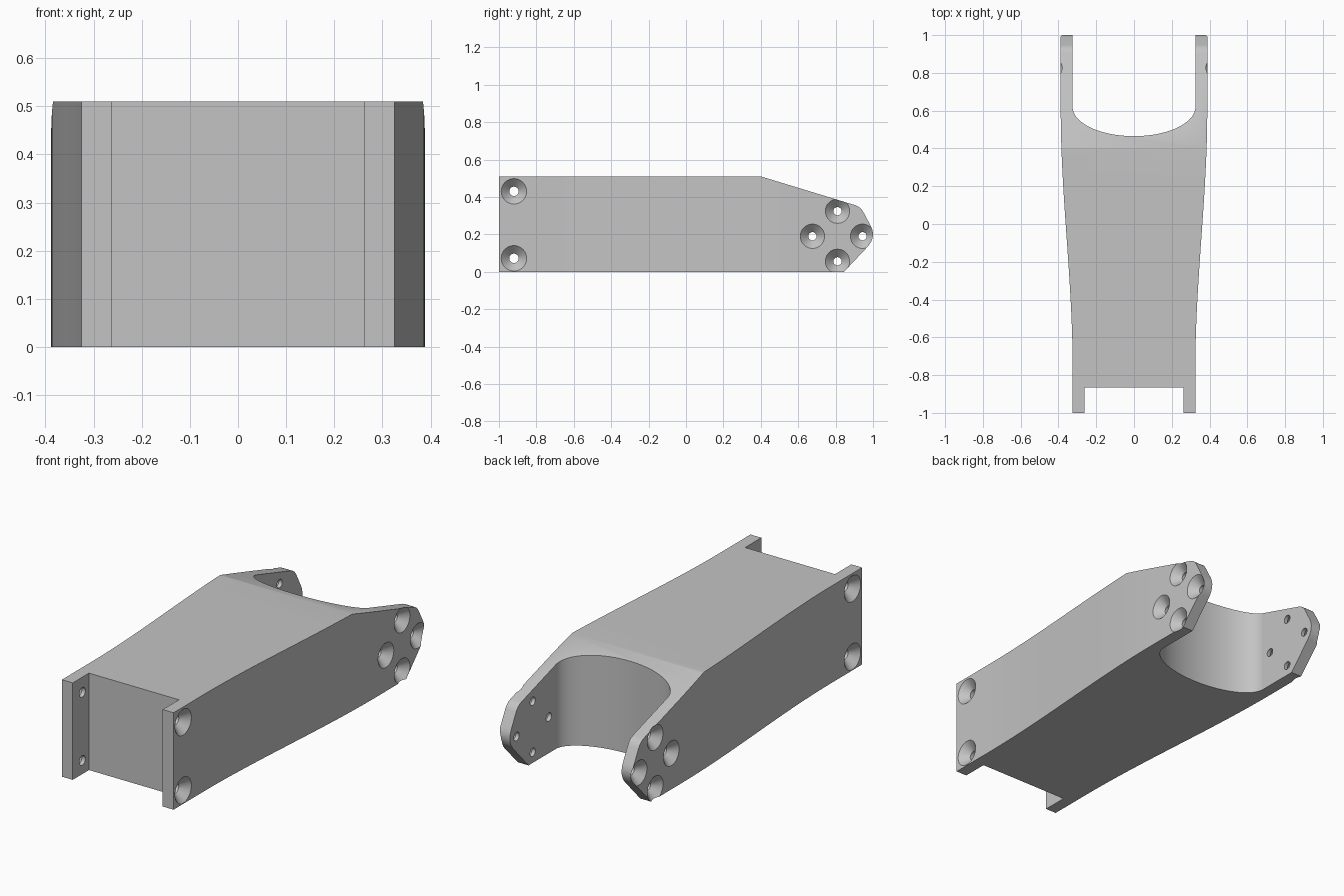
import bpy, bmesh, math

default = bpy.data.objects.get("Cube")
if default:
    bpy.data.objects.remove(default, do_unlink=True)

grey = bpy.data.materials.new("light grey")
grey.use_nodes = True
grey.diffuse_color = (0.55, 0.55, 0.55, 1)
grey.node_tree.nodes["Principled BSDF"].inputs["Base Color"].default_value = (0.55, 0.55, 0.55, 1)

HEIGHT = 0.51
FRONT_HALF, REAR_HALF = 0.325, 0.388


def make_object(name, bm):
    bmesh.ops.recalc_face_normals(bm, faces=bm.faces)
    mesh = bpy.data.meshes.new(name)
    bm.to_mesh(mesh)
    bm.free()
    mesh.materials.append(grey)
    obj = bpy.data.objects.new(name, mesh)
    bpy.context.collection.objects.link(obj)
    return obj


def prism(name, points, offset):
    """Extrude a closed outline of 3D points along an offset."""
    bm = bmesh.new()
    face = bm.faces.new([bm.verts.new(p) for p in points])
    result = bmesh.ops.extrude_face_region(bm, geom=[face], use_keep_orig=True)
    moved = [v for v in result["geom"] if isinstance(v, bmesh.types.BMVert)]
    bmesh.ops.translate(bm, vec=offset, verts=moved)
    return make_object(name, bm)


def add_countersink(bm, side, face_x, y, z, radius, hole, segments=40):
    """Cone with a through hole, lathed around the x axis."""
    stations = [(face_x + 0.01, radius + 0.01),
                (face_x - (radius - hole), hole),
                (face_x - 0.1, hole)]
    rings = []
    for x, r in stations:
        rings.append([bm.verts.new((side * x,
                                    y + r * math.cos(math.tau * i / segments),
                                    z + r * math.sin(math.tau * i / segments)))
                      for i in range(segments)])
    for a, b in zip(rings, rings[1:]):
        for i in range(segments):
            j = (i + 1) % segments
            bm.faces.new((a[i], a[j], b[j], b[i]))
    bm.faces.new(rings[0])
    bm.faces.new(rings[-1])


def apply_boolean(target, cutter, operation):
    cutter.hide_render = True
    mod = target.modifiers.new("cut", "BOOLEAN")
    mod.operation, mod.object, mod.solver = operation, cutter, "EXACT"
    bpy.ops.object.select_all(action="DESELECT")
    bpy.context.view_layer.objects.active = target
    target.select_set(True)
    bpy.ops.object.modifier_apply(modifier=mod.name)
    bpy.data.objects.remove(cutter, do_unlink=True)


# Plan outline, right half from the front notch to the middle of the rear slot
half = [(0.262, -0.865), (0.262, -1), (FRONT_HALF, -1)]
steps = 28
for i in range(steps + 1):
    t = i / steps
    blend = t * t * (3 - 2 * t)
    half.append((FRONT_HALF + (REAR_HALF - FRONT_HALF) * blend, -0.75 + 1.35 * t))
half += [(REAR_HALF, 1), (0.325, 1)]
for i in range(24):
    a = math.pi / 2 * i / 24
    half.append((0.325 * math.cos(a), 0.62 - 0.155 * math.sin(a)))
outline = half + [(0, 0.465)] + [(-x, y) for x, y in reversed(half)]
bracket = prism("bracket_arm", [(x, y, 0) for x, y in outline], (0, 0, HEIGHT))

# Side profile with the sloped top and rounded rear tips
profile = [(-1.1, -0.1), (0.745, -0.1), (0.845, 0), (0.975, 0.138), (0.99, 0.16),
           (0.998, 0.182), (1, 0.205), (0.996, 0.225), (0.988, 0.245),
           (0.948, 0.32), (0.937, 0.336), (0.922, 0.348), (0.905, 0.356),
           (0.4, HEIGHT), (0.3, 0.6), (-1.1, 0.6)]
# Keep the lower edge flat: the corner at the base is the only cut below
side_profile = prism("side_profile_cutter", [(-0.6, y, z) for y, z in profile], (1.2, 0, 0))
apply_boolean(bracket, side_profile, "INTERSECT")

# Countersunk screw holes on both sides
bm = bmesh.new()
for side in (-1, 1):
    for z in (0.072, 0.43):
        add_countersink(bm, side, FRONT_HALF, -0.92, z, 0.068, 0.025)
    for dy, dz in ((1, 0), (0, 1), (-1, 0), (0, -1)):
        add_countersink(bm, side, REAR_HALF, 0.81 + 0.134 * dy, 0.19 + 0.134 * dz, 0.065, 0.022)
apply_boolean(bracket, make_object("screw_hole_cutter", bm), "DIFFERENCE")

# Smooth curved walls, crisp edges
bpy.ops.object.shade_smooth_by_angle(angle=math.radians(25))
weighted = bracket.modifiers.new("weighted_normals", "WEIGHTED_NORMAL")
weighted.keep_sharp = True
